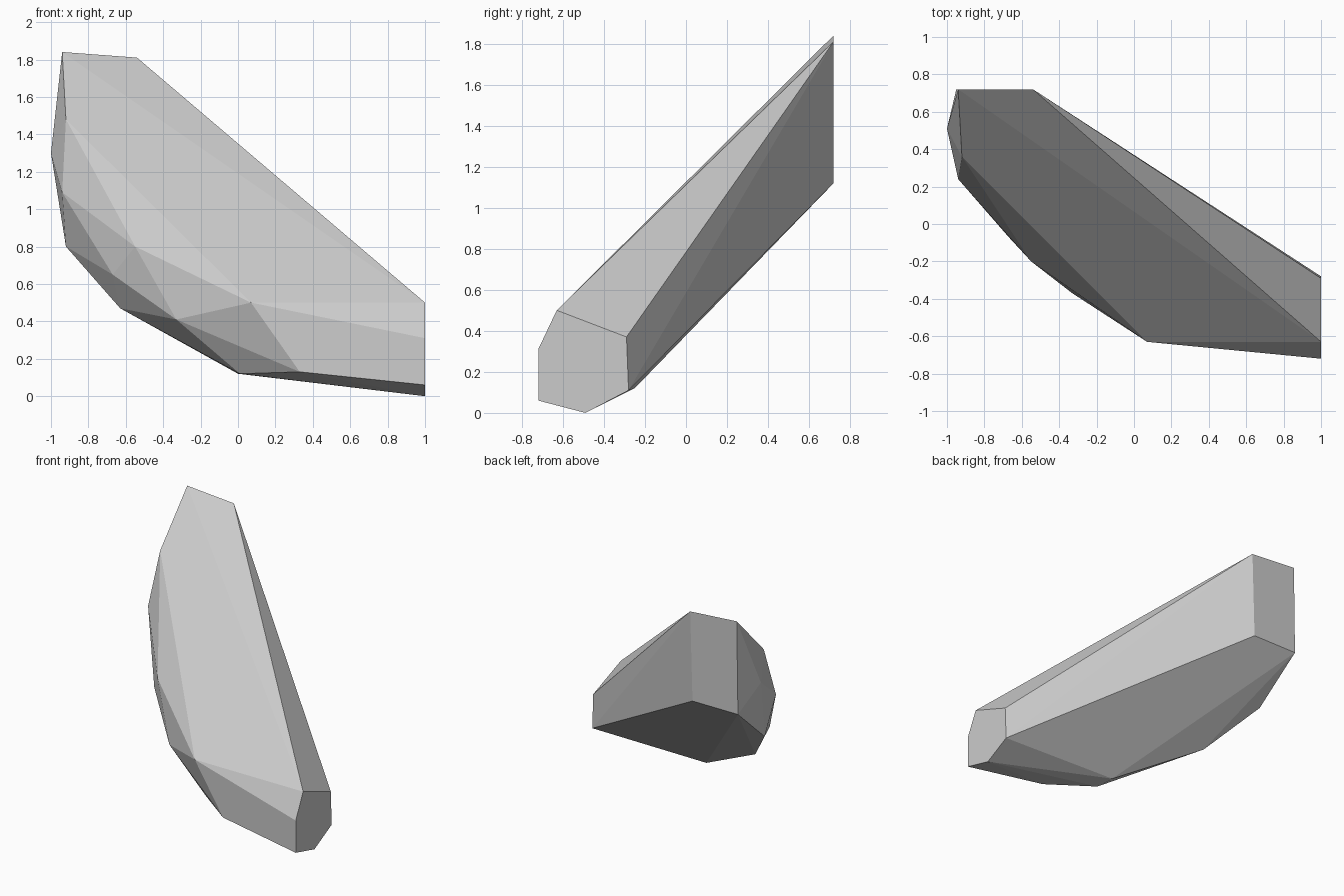
import bpy
import bmesh
from math import radians

default = bpy.data.objects.get("Cube")
if default:
    bpy.data.objects.remove(default, do_unlink=True)


def flat_material(name, value):
    """Plain grey material that shows in the viewport and in a render."""
    material = bpy.data.materials.new(name)
    material.use_nodes = True
    colour = (value, value, value, 1)
    material.diffuse_color = colour
    material.node_tree.nodes["Principled BSDF"].inputs["Base Color"].default_value = colour
    return material


def convex_stone(name, corners, material):
    """Wrap a faceted, flat-shaded stone around its corner points."""
    bm = bmesh.new()
    for corner in corners:
        bm.verts.new(corner)
    hull = bmesh.ops.convex_hull(bm, input=bm.verts[:])
    # Drop any corner that ended up inside the stone
    inside = [v for v in bm.verts if not v.link_faces]
    bmesh.ops.delete(bm, geom=inside, context="VERTS")
    # Merge the triangles of facets that are practically flat
    bmesh.ops.dissolve_limit(bm, angle_limit=radians(1), verts=bm.verts[:], edges=bm.edges[:])
    bmesh.ops.recalc_face_normals(bm, faces=bm.faces[:])
    mesh = bpy.data.meshes.new(name)
    bm.to_mesh(mesh)
    bm.free()
    mesh.materials.append(material)
    stone = bpy.data.objects.new(name, mesh)
    bpy.context.collection.objects.link(stone)
    return stone


# Broken end of the stone: outline as (y, z) on the plane of largest x
end_outline = [(-.63, .5), (-.29, .37), (-.28, .11), (-.49, 0), (-.72, .06), (-.72, .31)]
end_cap = [(1, y, z) for y, z in end_outline]

# Narrow upright back facet: outline as (x, z) on the plane of largest y
back_outline = [(-.94, 1.84), (-.54, 1.81), (-.56, 1.12), (-.95, 1.12)]
back_cap = [(x, .72, z) for x, z in back_outline]

# Ridge where the broad upper slope meets the chipped side
upper_ridge = [(-.92, .36, 1.48), (-.55, -.2, .8), (.07, -.63, .5)]

# Chipped corners between the ridge and the underside
chipped_side = [(-1, .51, 1.3), (-.94, .24, 1.09), (-.67, -.07, .65), (-.33, -.37, .41), (.33, -.655, .13)]

# Lower rim of the underside
lower_rim = [(-.92, .35, .8), (-.63, .05, .47), (.01, -.41, .12), (0, -.25, .12)]

convex_stone(
    "rock",
    end_cap + back_cap + upper_ridge + chipped_side + lower_rim,
    flat_material("stone_grey", .6),
)
